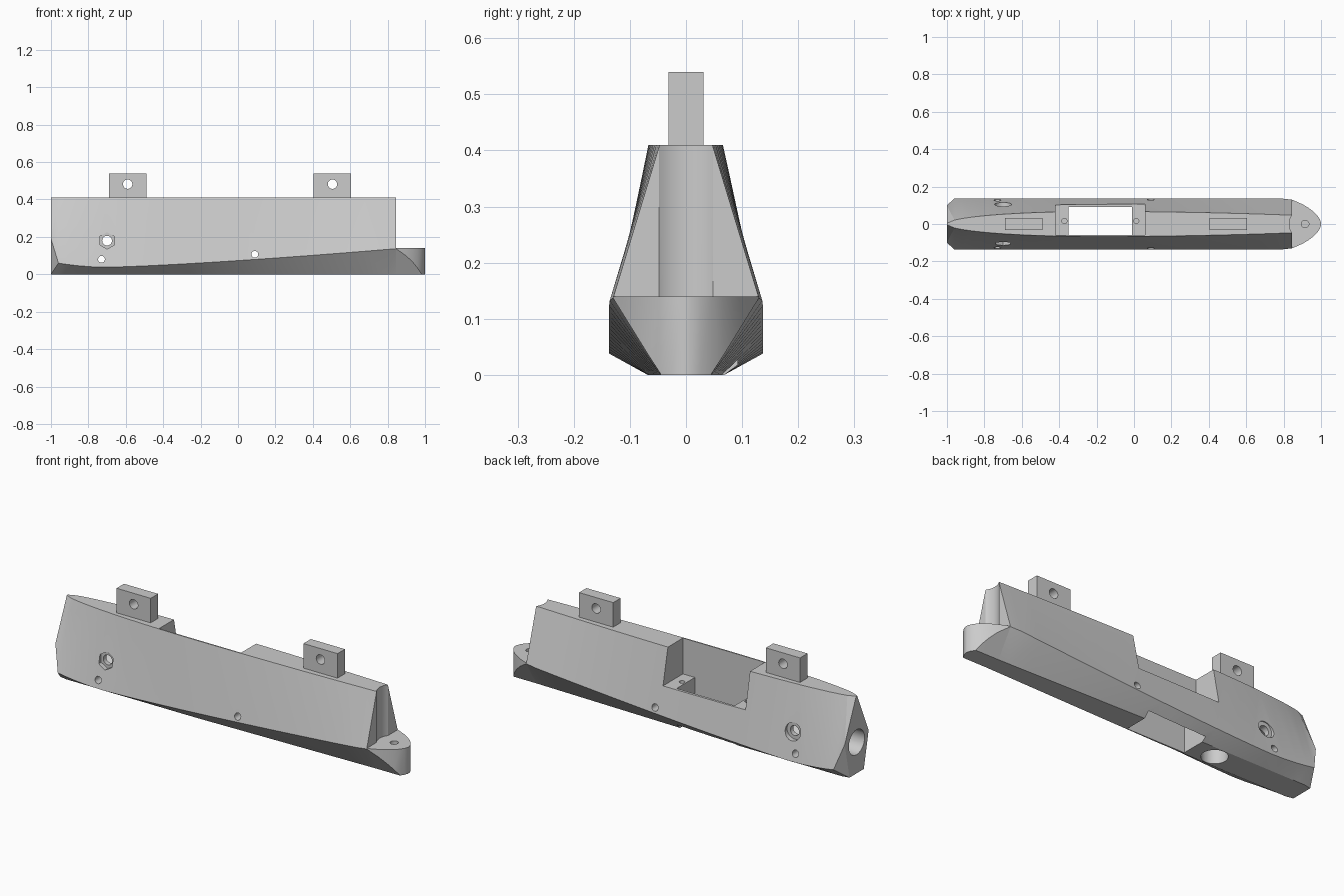
import bpy, bmesh, math
from mathutils import Matrix, Vector

cube = bpy.data.objects.get("Cube")
if cube:
    bpy.data.objects.remove(cube, do_unlink=True)

grey = bpy.data.materials.new("plain_grey")
grey.use_nodes = True
GREY = (0.6, 0.6, 0.6, 1)
grey.diffuse_color = GREY
grey.node_tree.nodes["Principled BSDF"].inputs["Base Color"].default_value = GREY

TOP, DECK, NOSE = 0.41, 0.14, 0.845


def make(name, bm):
    bmesh.ops.recalc_face_normals(bm, faces=bm.faces)
    mesh = bpy.data.meshes.new(name)
    bm.to_mesh(mesh)
    bm.free()
    mesh.materials.append(grey)
    ob = bpy.data.objects.new(name, mesh)
    bpy.context.collection.objects.link(ob)
    return ob


def box(name, lo, hi):
    lo, hi = Vector(lo), Vector(hi)
    bm = bmesh.new()
    bmesh.ops.create_cube(bm, size=1, matrix=Matrix.Translation((lo + hi) / 2)
                          @ Matrix.Diagonal((*(hi - lo), 1)))
    return make(name, bm)


def rod(name, start, end, radius, sides=32):
    start, end = Vector(start), Vector(end)
    axis = end - start
    turn = axis.to_track_quat('Z', 'Y').to_matrix().to_4x4()
    bm = bmesh.new()
    bmesh.ops.create_cone(bm, cap_ends=True, segments=sides, radius1=radius, radius2=radius,
                          depth=axis.length, matrix=Matrix.Translation((start + end) / 2) @ turn)
    return make(name, bm)


def cut(target, cutter):
    cutter.hide_render = True
    mod = target.modifiers.new("cut", 'BOOLEAN')
    mod.operation, mod.solver, mod.object = 'DIFFERENCE', 'EXACT', cutter
    bpy.context.view_layer.objects.active = target
    bpy.ops.object.modifier_apply(modifier=mod.name)
    bpy.data.objects.remove(cutter, do_unlink=True)


def smooth(ob):
    bpy.ops.object.select_all(action='DESELECT')
    ob.select_set(True)
    bpy.context.view_layer.objects.active = ob
    bpy.ops.object.shade_smooth_by_angle(angle=math.radians(25))


# Hull section rules: bottom, chine and top edges along the length
def hull_section(x):
    if x < -0.2:
        top = 0.067 * math.sqrt(max(0.004, 1 - ((x + 0.2) / 0.8) ** 2))
    else:
        top = 0.067 - 0.02 * ((x + 0.2) / 1.045) ** 2
    if x < -0.7:
        chine_z = 0.038 + 0.022 * ((x + 0.7) / 0.26) ** 2
    else:
        chine_z = 0.038 + 0.099 * ((x + 0.7) / 1.545) ** 1.3
    chine = 0.137 - 0.007 * max(0, (x - 0.78) / 0.065)
    bottom = 0.068 - 0.023 * max(0, (x + 0.2) / 1.045)
    return x, [(bottom, 0), (chine, chine_z), (top, TOP)]


def foot_section(x, half):
    low = min(0.045, half * 0.97)
    chine_z = max(0.003, (half - 0.045) / 0.085 * 0.137)
    return x, [(low, 0), (half, chine_z), (half, DECK)]


def loft(name, sections):
    bm = bmesh.new()
    rings = []
    for x, half in sections:
        loop = half + [(-y, z) for y, z in reversed(half)]
        rings.append([bm.verts.new((x, y, z)) for y, z in loop])
    for a, b in zip(rings, rings[1:]):
        for i in range(len(a)):
            j = (i + 1) % len(a)
            bm.faces.new((a[i], a[j], b[j], b[i]))
    bm.faces.new(rings[0])
    bm.faces.new(rings[-1])
    bmesh.ops.recalc_face_normals(bm, faces=bm.faces)
    bmesh.ops.triangulate(bm, faces=bm.faces)
    return make(name, bm)


# Main hull, from the chamfered tail to the nose
stations = [-0.96, -0.92, -0.86, -0.78] + [-0.7 + i * 0.106 for i in range(14)] + [0.79, NOSE]
hull = loft("hull", [(-1, [(0.06, 0), (0.1, 0.19), (0.004, TOP)])]
            + [hull_section(x) for x in stations])

# Low rounded foot ahead of the nose
foot = loft("nose_foot", [foot_section(x, h) for x, h in (
    (NOSE, 0.13), (0.9, 0.106), (0.935, 0.085), (0.96, 0.066),
    (0.98, 0.046), (0.993, 0.026), (1, 0.006))])

# Upright groove in the nose and pin hole in the foot
cut(hull, rod("nose_groove", (0.915, 0, DECK), (0.915, 0, 0.6), 0.085, 64))
cut(foot, rod("pin_hole", (0.915, 0, 0.03), (0.915, 0, 0.3), 0.02))

# Side-opening bay with end ledges, and slot down through the bottom
cut(hull, box("bay", (-0.42, -0.06, 0.22), (0.06, 0.3, 0.6)))
cut(hull, box("slot", (-0.35, -0.06, -0.1), (-0.01, 0.092, 0.3)))
for x in (-0.372, 0.012):
    cut(hull, rod("ledge_hole", (x, 0.016, 0.12), (x, 0.016, 0.3), 0.014))

# Tail bore meeting an upright intake
cut(hull, rod("tail_bore", (-1.1, 0, 0.165), (-0.48, 0, 0.165), 0.066, 48))
cut(hull, rod("intake", (-0.48, 0, -0.1), (-0.48, 0, 0.17), 0.063, 48))

# Cross holes, with a nut pocket and a bolt head pocket
for x, z, r in ((-0.73, 0.08, 0.018), (0.09, 0.107, 0.018), (-0.7, 0.18, 0.026)):
    cut(hull, rod("cross_hole", (x, -0.3, z), (x, 0.3, z), r))
cut(hull, rod("nut_pocket", (-0.7, -0.3, 0.18), (-0.7, -0.09, 0.18), 0.045, 6))
cut(hull, rod("head_pocket", (-0.7, 0.09, 0.18), (-0.7, 0.3, 0.18), 0.045))
smooth(hull)
smooth(foot)

# Drilled mounting lugs
for name, x in (("rear_lug", -0.59), ("front_lug", 0.505)):
    lug = box(name, (x - 0.1, -0.031, TOP), (x + 0.1, 0.031, 0.54))
    cut(lug, rod("lug_hole", (x, -0.2, 0.482), (x, 0.2, 0.482), 0.025))
    smooth(lug)
